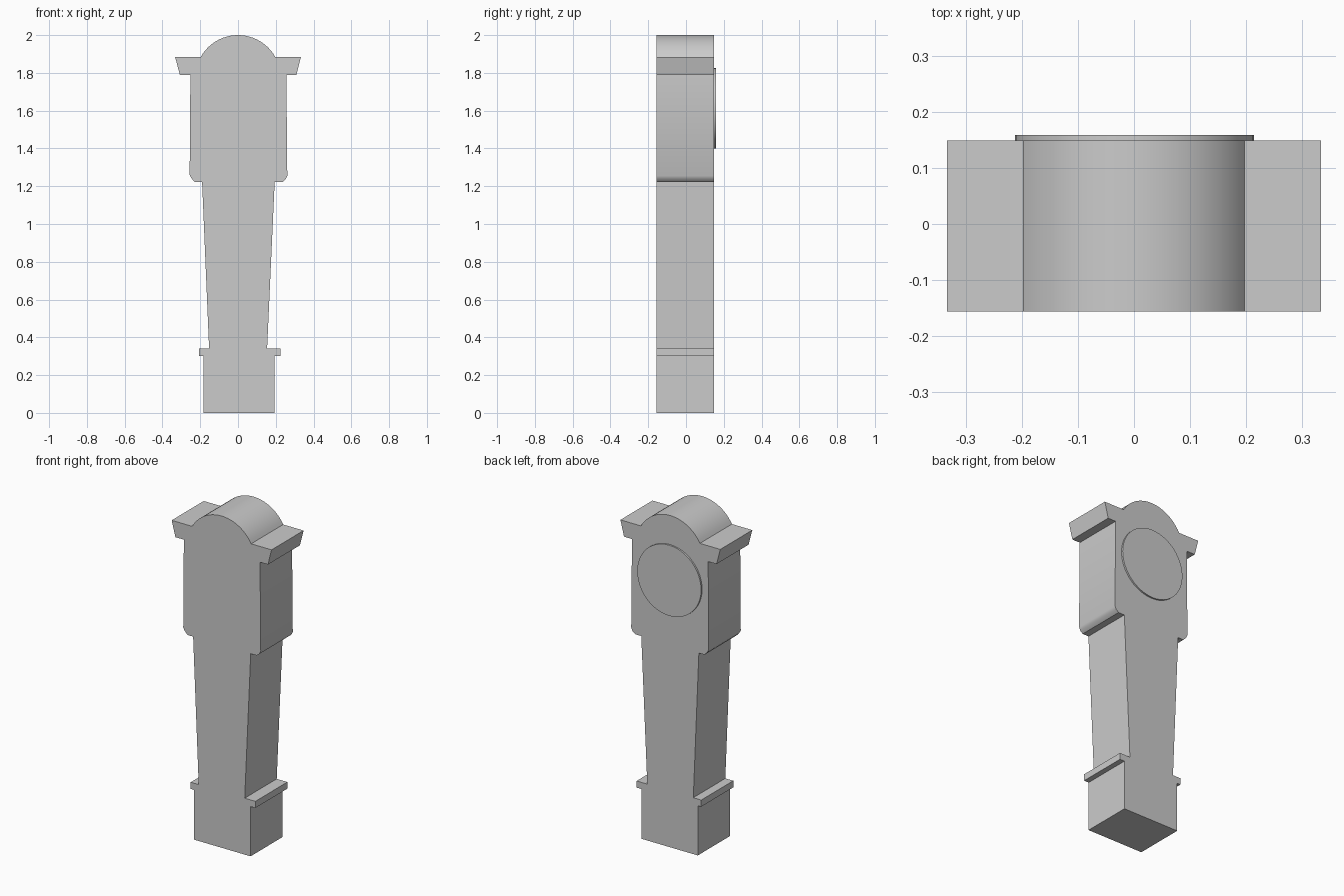
import bpy, bmesh, math

if "Cube" in bpy.data.objects:
    bpy.data.objects.remove(bpy.data.objects["Cube"])

FRONT, BACK = -0.156, 0.149


def extrude_profile(name, pts, y0, y1):
    """Closed x-z outline extruded along y, smooth where it curves."""
    bm = bmesh.new()
    face = bm.faces.new([bm.verts.new((x, y0, z)) for x, z in pts])
    moved = bmesh.ops.extrude_face_region(bm, geom=[face])["geom"]
    bmesh.ops.translate(bm, vec=(0, y1 - y0, 0),
                        verts=[v for v in moved if isinstance(v, bmesh.types.BMVert)])
    bmesh.ops.recalc_face_normals(bm, faces=bm.faces)
    mesh = bpy.data.meshes.new(name)
    bm.to_mesh(mesh)
    bm.free()
    ob = bpy.data.objects.new(name, mesh)
    bpy.context.collection.objects.link(ob)
    bpy.ops.object.select_all(action='DESELECT')
    ob.select_set(True)
    bpy.context.view_layer.objects.active = ob
    bpy.ops.object.shade_smooth_by_angle(angle=math.radians(30))
    return ob


def arc(cx, cz, r, a0, a1, n):
    return [(cx + r * math.cos(a0 + (a1 - a0) * i / n),
             cz + r * math.sin(a0 + (a1 - a0) * i / n)) for i in range(n + 1)]


# right side of the case: plinth, ledge, tapered waist, hood, cornice
right = [(0.193, 0), (0.193, 0.30), (0.225, 0.30), (0.225, 0.34),
         (0.154, 0.34), (0.194, 1.222), (0.235, 1.222), (0.252, 1.236),
         (0.261, 1.255), (0.256, 1.79), (0.309, 1.79), (0.333, 1.885)]

# left side, slightly different as on the hand-shaped case
left = [(-0.333, 1.885), (-0.308, 1.79), (-0.252, 1.79), (-0.256, 1.26),
        (-0.246, 1.241), (-0.228, 1.222), (-0.190, 1.222), (-0.153, 0.34),
        (-0.206, 0.34), (-0.206, 0.30), (-0.183, 0.30), (-0.183, 0)]

# arched crown between the cornice ends
half, base, peak = 0.197, 1.885, 2.0
rise = peak - base
radius = (half ** 2 + rise ** 2) / (2 * rise)
spread = math.asin(half / radius)
crown = arc(0, peak - radius, radius, math.pi / 2 - spread, math.pi / 2 + spread, 24)

extrude_profile("clock_case", right + crown + left, FRONT, BACK)

# thin round dial on the back face
dial = arc(0.001, 1.612, 0.213, 0, 2 * math.pi, 48)[:-1]
extrude_profile("clock_dial", dial, BACK, 0.159)
